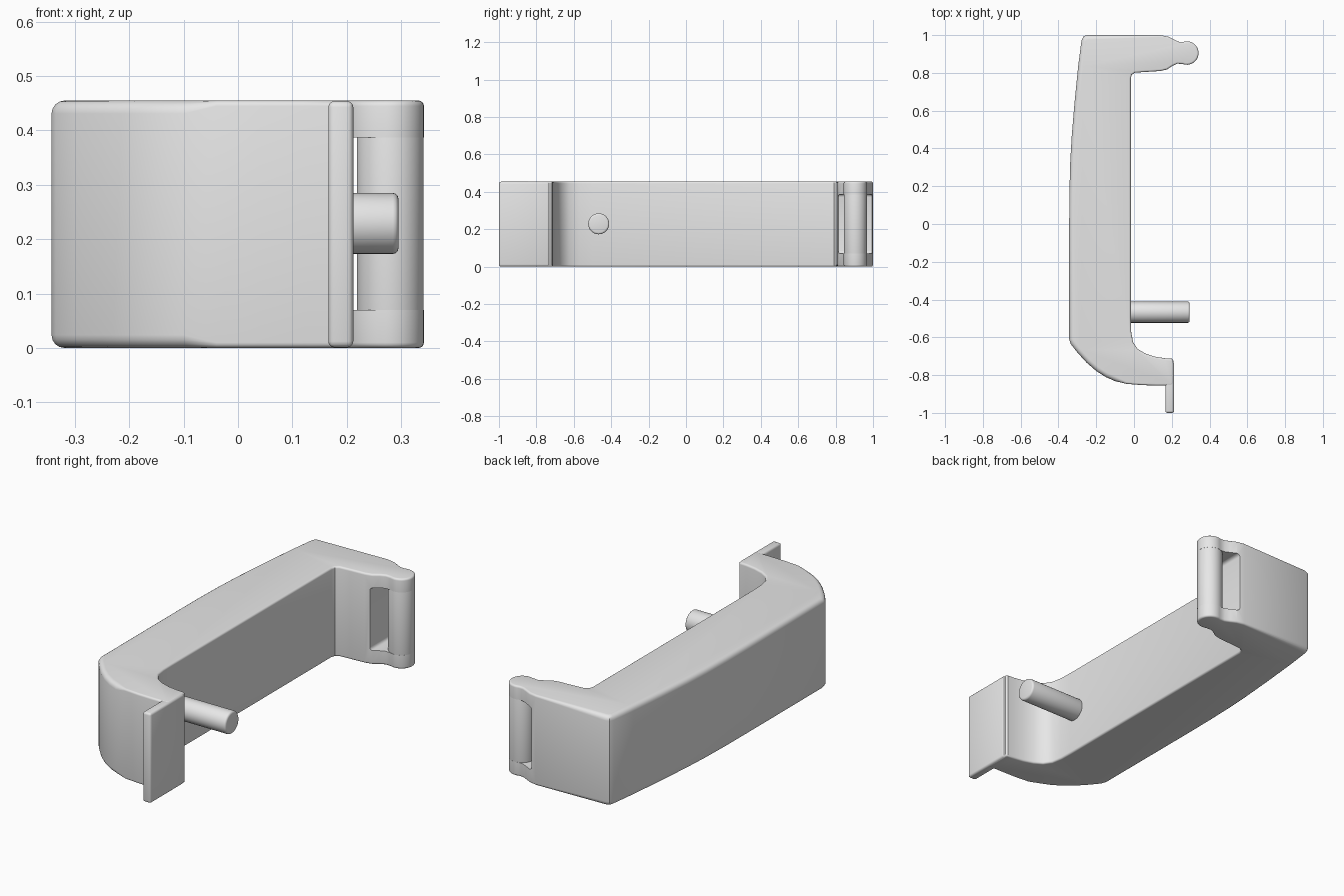
import bpy, bmesh, math
from mathutils import Vector, Matrix

if "Cube" in bpy.data.objects:
    bpy.data.objects.remove(bpy.data.objects["Cube"])

H = 0.455
grey = bpy.data.materials.new("plain grey")
grey.diffuse_color = (0.8, 0.8, 0.8, 1)
grey.use_nodes = True
grey.node_tree.nodes["Principled BSDF"].inputs["Base Color"].default_value = grey.diffuse_color


def finish(bm, name):
    bmesh.ops.recalc_face_normals(bm, faces=bm.faces)
    me = bpy.data.meshes.new(name)
    bm.to_mesh(me)
    bm.free()
    me.materials.append(grey)
    ob = bpy.data.objects.new(name, me)
    bpy.context.collection.objects.link(ob)
    return ob


def smooth(ob):
    bpy.ops.object.select_all(action='DESELECT')
    ob.select_set(True)
    bpy.context.view_layer.objects.active = ob
    bpy.ops.object.shade_smooth_by_angle(angle=math.radians(35))


def inset(pts, amount):
    """Move each point of a counter-clockwise outline inward."""
    out = []
    for i, p in enumerate(pts):
        a = (p - pts[i - 1]).normalized()
        b = (pts[(i + 1) % len(pts)] - p).normalized()
        na, nb = Vector((-a.y, a.x)), Vector((-b.y, b.x))
        out.append(p + (na + nb) * amount(p) / max(0.4, 1 + na.dot(nb)))
    return out


def rounded_prism(name, pts, radius):
    """Extrude an outline upward with rounded top and bottom rims."""
    bm = bmesh.new()
    steps = [i * math.pi / 8 for i in range(5)]
    layers = [(a, 0) for a in steps] + [(a, 1) for a in reversed(steps)]
    rings = []
    for a, top in layers:
        ring = inset(pts, lambda p: radius(p) * (1 - math.sin(a)))
        verts = []
        for p, q in zip(pts, ring):
            z = radius(p) * (1 - math.cos(a))
            verts.append(bm.verts.new((q.x, q.y, H - z if top else z)))
        rings.append(verts)
    n = len(pts)
    for r, s in zip(rings, rings[1:]):
        for i in range(n):
            j = (i + 1) % n
            bm.faces.new((r[i], r[j], s[j], s[i]))
    bm.faces.new(rings[0][::-1])
    bm.faces.new(rings[-1])
    return finish(bm, name)


def rod(name, r, length, matrix, bevel):
    bm = bmesh.new()
    bmesh.ops.create_cone(bm, cap_ends=True, segments=40, radius1=r, radius2=r,
                          depth=length, matrix=matrix)
    rims = [e for e in bm.edges if any(len(f.verts) > 4 for f in e.link_faces)]
    bmesh.ops.bevel(bm, geom=rims, offset=bevel, segments=3, profile=0.5, affect='EDGES')
    ob = finish(bm, name)
    smooth(ob)
    return ob


def box(name, lo, hi, bevel):
    lo, hi = Vector(lo), Vector(hi)
    bm = bmesh.new()
    bmesh.ops.create_cube(bm, size=1, matrix=Matrix.Translation((lo + hi) / 2)
                          @ Matrix.Diagonal((*(hi - lo), 1)))
    bmesh.ops.bevel(bm, geom=bm.edges[:], offset=bevel, segments=3, profile=0.5, affect='EDGES')
    return finish(bm, name)


# Main bracket: inner side, rounded hinge end, outer side
inner = [(0.2, -0.855), (0.208, -0.845), (0.208, -0.722), (0.2, -0.713), (0.165, -0.711),
         (0.11, -0.702), (0.06, -0.686), (0.02, -0.662), (-0.005, -0.625), (-0.015, -0.57),
         (-0.017, -0.5), (-0.017, 0.77), (-0.012, 0.79), (0.005, 0.801), (0.06, 0.805),
         (0.14, 0.81), (0.175, 0.818), (0.205, 0.838), (0.23, 0.849)]
hinge = [(0.28 + 0.062 * math.cos(a), 0.905 + 0.062 * math.sin(a))
         for a in [math.radians(d) for d in range(-110, 111, 11)]]
outer = [(0.235, 0.965), (0.21, 0.977), (0.18, 0.992), (0.14, 1.0), (-0.25, 1.0),
         (-0.268, 0.993), (-0.278, 0.972), (-0.295, 0.84), (-0.315, 0.64), (-0.33, 0.46),
         (-0.338, 0.32), (-0.342, 0.16), (-0.343, 0.0), (-0.343, -0.61), (-0.335, -0.635),
         (-0.3, -0.68), (-0.25, -0.735), (-0.2, -0.778), (-0.15, -0.81), (-0.1, -0.832),
         (-0.04, -0.846), (0.04, -0.853), (0.12, -0.855)]
outline = [Vector(p) for p in inner + hinge + outer]
bracket = rounded_prism("bracket_body", outline, lambda p: 0.024 if p.x < -0.1 else 0.01)

# Slot beside the hinge bar
cutter = box("slot_cutter", (0.165, 0.7, 0.07), (0.45, 1.1, 0.387), 0.015)
cut = bracket.modifiers.new("slot", 'BOOLEAN')
cut.object = cutter
cut.operation = 'DIFFERENCE'
cut.solver = 'EXACT'
bpy.context.view_layer.objects.active = bracket
bpy.ops.object.modifier_apply(modifier=cut.name)
bpy.data.objects.remove(cutter)
smooth(bracket)

# Round bar closing the slot
rod("hinge_bar", 0.0615, H - 0.03, Matrix.Translation((0.28, 0.905, H / 2)), 0.005)

# Thin lip at the front end
smooth(box("front_lip", (0.166, -1.0, 0.001), (0.212, -0.73, H - 0.001), 0.011))

# Pin on the inner face
rod("pin", 0.056, 0.355, Matrix.Translation((0.1175, -0.467, 0.229))
    @ Matrix.Rotation(math.pi / 2, 4, 'Y'), 0.01)
